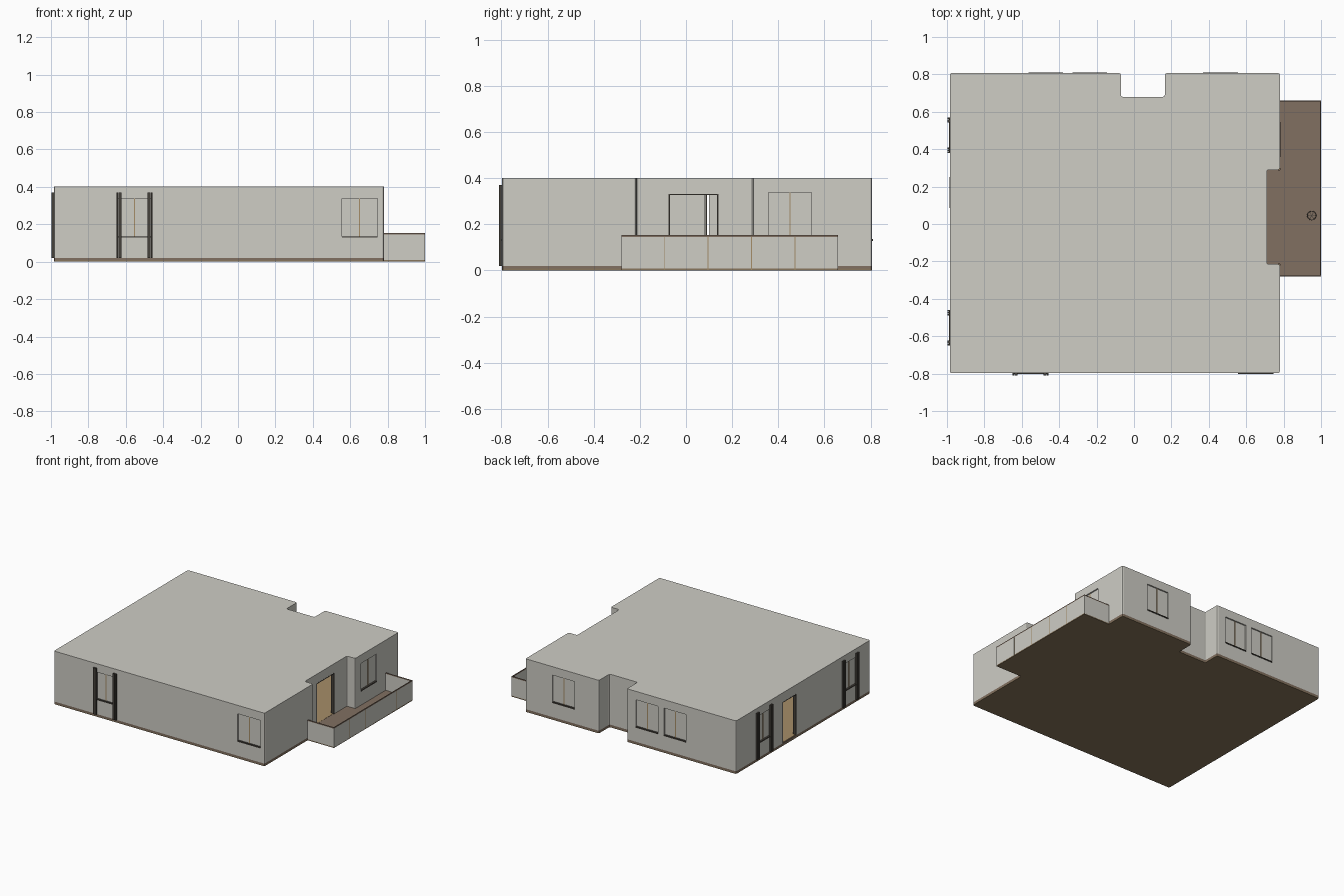
import bpy, bmesh, math

default = bpy.data.objects.get("Cube")
if default:
    bpy.data.objects.remove(default, do_unlink=True)


def material(name, r, g, b):
    m = bpy.data.materials.new(name)
    m.use_nodes = True
    m.diffuse_color = (r, g, b, 1)
    m.node_tree.nodes["Principled BSDF"].inputs["Base Color"].default_value = (r, g, b, 1)
    return m


PLASTER = material("pale_plaster", 0.62, 0.61, 0.56)
BROWN = material("brown_tile", 0.22, 0.16, 0.12)
WOOD = material("tan_wood", 0.38, 0.27, 0.14)
DARK = material("dark_trim", 0.06, 0.053, 0.043)
SUBFLOOR = material("subfloor", 0.25, 0.18, 0.107)


def finish(name, bm, mat):
    bmesh.ops.recalc_face_normals(bm, faces=bm.faces)
    mesh = bpy.data.meshes.new(name)
    bm.to_mesh(mesh)
    bm.free()
    ob = bpy.data.objects.new(name, mesh)
    bpy.context.collection.objects.link(ob)
    if mat:
        mesh.materials.append(mat)
    return ob


def box(name, x, y, z, mat):
    bm = bmesh.new()
    bmesh.ops.create_cube(bm, size=1)
    for v in bm.verts:
        for i, (a, b) in enumerate((x, y, z)):
            v.co[i] = (a + b) / 2 + v.co[i] * (b - a)
    return finish(name, bm, mat)


def prism(name, outline, z0, z1, mat, chamfer=0.01):
    bm = bmesh.new()
    face = bm.faces.new([bm.verts.new((x, y, z0)) for x, y in outline])
    up = bmesh.ops.extrude_face_region(bm, geom=[face])["geom"]
    for v in up:
        if isinstance(v, bmesh.types.BMVert):
            v.co.z = z1
    edges = [e for e in bm.edges if abs(e.verts[0].co.z - e.verts[1].co.z) > (z1 - z0) / 2]
    bmesh.ops.bevel(bm, geom=edges, offset=chamfer, segments=2, profile=0.5, affect='EDGES')
    return finish(name, bm, mat)


# Wall planes: axis of the outward normal, its sign and the position
X0, X1, Y0, Y1 = -0.985, 0.78, -0.797, 0.807
WALLS = {"front": (1, -1, Y0), "back": (1, 1, Y1), "west": (0, -1, X0),
         "east": (0, 1, X1), "porch": (0, 1, 0.71)}


def on_wall(name, wall, along, depth, z, mat):
    """Box on a wall; depth is measured outward from the wall plane."""
    axis, sign, plane = WALLS[wall]
    span = sorted(plane + sign * d for d in depth)
    x, y = (span, along) if axis == 0 else (along, span)
    return box(name, x, y, z, mat)


# House body with its two recesses
outline = [(X0, Y0), (X1, Y0), (X1, -0.215), (0.71, -0.215), (0.71, 0.29), (X1, 0.29),
           (X1, Y1), (0.165, Y1), (0.165, 0.68), (-0.07, 0.68), (-0.07, Y1), (X0, Y1)]
prism("subfloor", outline, 0, 0.008, SUBFLOOR)
prism("base_band", outline, 0.008, 0.02, BROWN)
house = prism("house_walls", outline, 0.02, 0.402, PLASTER)


def cut(cutter):
    mod = house.modifiers.new(cutter.name, 'BOOLEAN')
    mod.operation = 'DIFFERENCE'
    mod.solver = 'EXACT'
    mod.object = cutter
    cutter.hide_render = True
    cutter.hide_viewport = True
    cutter.display_type = 'WIRE'


# Hollow interior, floor and partitions
cut(box("interior_cutter", (-0.96, 0.685), (-0.77, 0.655), (-0.1, 0.385), None))
box("interior_floor", (-0.98, 0.705), (-0.77, 0.655), (0.018, 0.023), WOOD)
box("south_partition", (0.2, 0.22), (-0.77, 0.083), (0.02, 0.39), PLASTER)
box("north_partition", (-0.3, -0.28), (0.1, 0.655), (0.02, 0.39), PLASTER)


# Windows: shallow recess, wooden mullion, dark sill
def window(name, wall, a, b):
    low, high, mid = 0.132, 0.338, (a + b) / 2
    cut(on_wall(name + "_cutter", wall, (a, b), (-0.01, 0.05), (low, high), None))
    on_wall(name + "_mullion", wall, (mid - 0.003, mid + 0.003), (-0.012, -0.006), (low, high), WOOD)
    on_wall(name + "_sill", wall, (a, b), (-0.012, 0.004), (low - 0.004, low + 0.004), DARK)


def shutters(name, wall, a, b):
    for side, start in (("first", a), ("second", b - 0.028)):
        for i in range(3):
            s = start + i * 0.01
            on_wall(f"{name}_{side}_leaf_{i + 1}", wall, (s, s + 0.008),
                    (-0.002, 0.013), (0.02, 0.37), DARK)


window("front_window", "front", 0.555, 0.745)
window("balcony_window", "east", 0.357, 0.545)
for i, (a, b) in enumerate([(-0.565, -0.38), (-0.33, -0.145), (0.37, 0.555)]):
    window(f"back_window_{i + 1}", "back", a, b)
for name, wall, a, b in (("front_shuttered", "front", -0.65, -0.457),
                         ("west_shuttered_back", "west", 0.38, 0.57),
                         ("west_shuttered_front", "west", -0.65, -0.46)):
    window(name, wall, a, b)
    shutters(name, wall, a, b)


# Doorways with dark frames
def doorway(name, wall, a, b):
    cut(on_wall(name + "_cutter", wall, (a, b), (-0.06, 0.05), (-0.05, 0.332), None))
    t = 0.005
    for part, along, z in (("jamb_1", (a, a + t), (0.02, 0.332)),
                           ("jamb_2", (b - t, b), (0.02, 0.332)),
                           ("head", (a, b), (0.332 - t, 0.332))):
        on_wall(f"{name}_{part}", wall, along, (-0.025, 0.001), z, DARK)


doorway("entrance", "west", 0.085, 0.25)
doorway("balcony_door", "porch", -0.075, 0.14)

# Balcony floor, parapet panels with wooden joints, and coping
B0, B1, BX, T = -0.28, 0.66, 1.0, 0.006
box("balcony_subfloor", (0.7, BX), (B0, B1), (0, 0.008), SUBFLOOR)
box("balcony_floor", (0.7, BX - T), (-0.215, 0.29), (0.008, 0.022), BROWN)
box("balcony_floor_outer", (X1, BX - T), (B0 + T, B1 - T), (0.008, 0.022), BROWN)
parapet = {"outer": ((BX - T, BX), (B0, B1)),
           "front": ((X1, BX - T), (B0, B0 + T)),
           "back": ((X1, BX - T), (B1 - T, B1))}
for name, (x, y) in parapet.items():
    box(f"parapet_{name}", x, y, (0.002, 0.146), PLASTER)
    box(f"coping_{name}", x, y, (0.146, 0.154), BROWN)
for i in range(1, 5):
    y = B0 + (B1 - B0) * i / 5
    box(f"parapet_joint_{i}", (BX - T, BX + 0.0005), (y - 0.002, y + 0.002), (0.002, 0.146), WOOD)

# Floor drain
bpy.ops.mesh.primitive_torus_add(location=(0.95, 0.045, 0.023), major_radius=0.023,
                                 minor_radius=0.002, major_segments=24, minor_segments=6)
ring = bpy.context.object
ring.name = "drain_ring"
ring.data.materials.append(DARK)
for i in range(3):
    bar = box(f"drain_bar_{i + 1}", (-0.022, 0.022), (-0.0015, 0.0015), (0.022, 0.025), DARK)
    bar.location = (0.95, 0.045, 0)
    bar.rotation_euler.z = math.pi * i / 3
